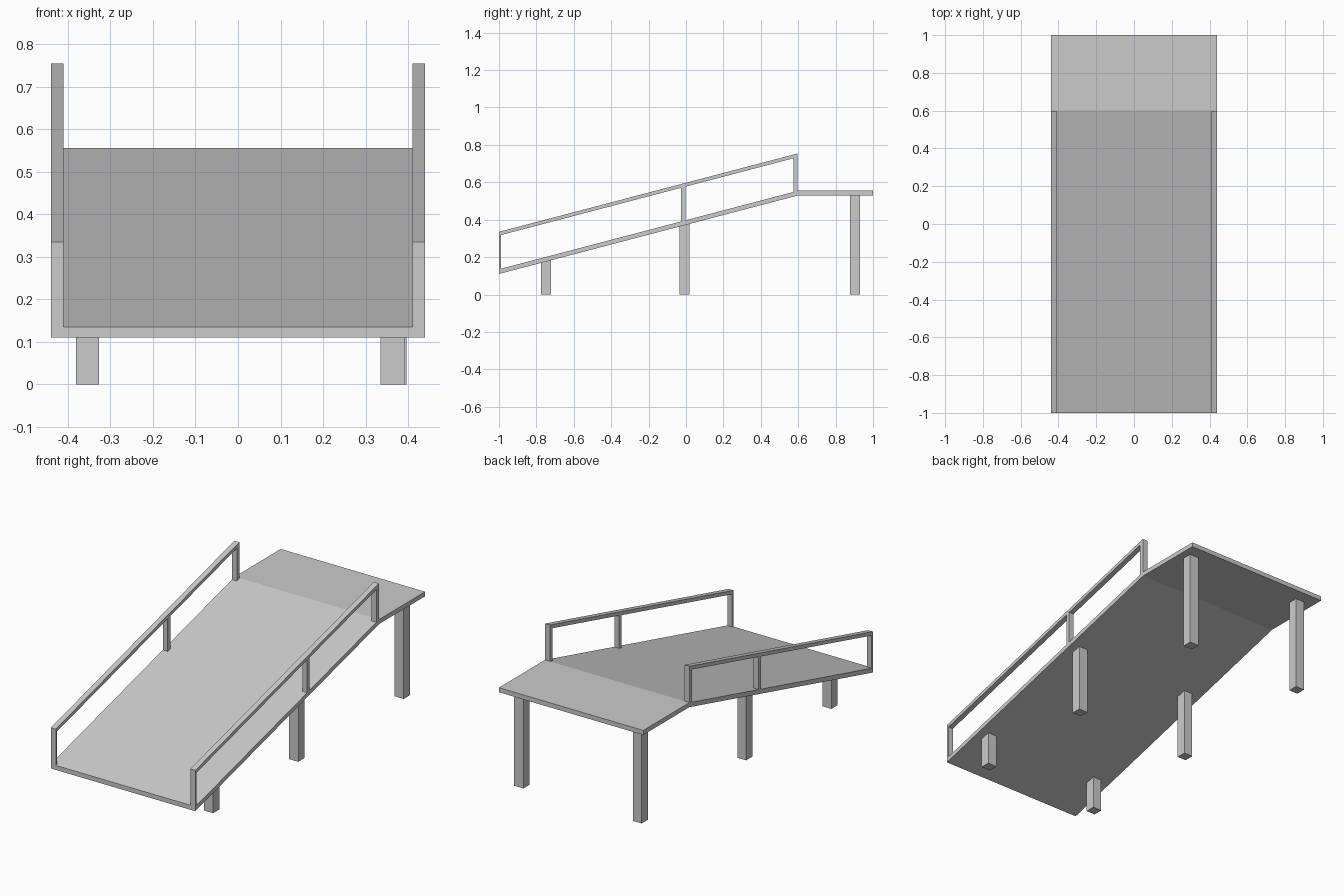
import bpy, bmesh

if "Cube" in bpy.data.objects:
    bpy.data.objects.remove(bpy.data.objects["Cube"])

SLOPE = 0.42 / 1.6      # rise of the ramp
T = 0.025               # deck thickness


def deck_top(y):
    return 0.135 + SLOPE * (min(y, 0.6) + 1)


def extrude_profile(name, yz, x0, x1):
    """Extrude a closed (y, z) outline from x0 to x1."""
    bm = bmesh.new()
    face = bm.faces.new([bm.verts.new((x0, y, z)) for y, z in yz])
    new = bmesh.ops.extrude_face_region(bm, geom=[face])["geom"]
    bmesh.ops.translate(bm, vec=(x1 - x0, 0, 0),
                        verts=[v for v in new if isinstance(v, bmesh.types.BMVert)])
    bmesh.ops.recalc_face_normals(bm, faces=bm.faces)
    mesh = bpy.data.meshes.new(name)
    bm.to_mesh(mesh)
    bm.free()
    obj = bpy.data.objects.new(name, mesh)
    bpy.context.collection.objects.link(obj)
    return obj


def sloped_bar(name, y0, y1, low, high, x0, x1):
    """Bar whose bottom and top are given as functions of y."""
    extrude_profile(name, [(y0, low(y0)), (y1, low(y1)), (y1, high(y1)), (y0, high(y0))], x0, x1)


# Deck: ramp with a level landing
ys = (-1, 0.6, 1)
extrude_profile("deck", [(y, deck_top(y) - T) for y in ys]
                + [(y, deck_top(y)) for y in reversed(ys)], -0.44, 0.44)

# Handrails and their posts
rail_top = lambda y: deck_top(y) + 0.2
rail_low = lambda y: deck_top(y) + 0.18
for side, x0, x1 in (("left", -0.44, -0.41), ("right", 0.41, 0.44)):
    sloped_bar(f"{side}_handrail", -1, 0.597, rail_low, rail_top, x0, x1)
    for part, y0, y1 in (("lower", -1, -0.988), ("middle", -0.026, -0.004), ("upper", 0.575, 0.597)):
        sloped_bar(f"{side}_{part}_post", y0, y1, deck_top, rail_low, x0, x1)

# Square legs, cut to the underside of the deck
ground = lambda y: 0
underside = lambda y: deck_top(y) - T
for part, y0, y1, shift in (("front", -0.775, -0.721, 0), ("middle", -0.034, 0.02, 0),
                            ("back", 0.876, 0.93, 0.005)):
    sloped_bar(f"{part}_left_leg", y0, y1, ground, underside, -0.381, -0.327)
    sloped_bar(f"{part}_right_leg", y0, y1, ground, underside, 0.335 + shift, 0.391 + shift)
